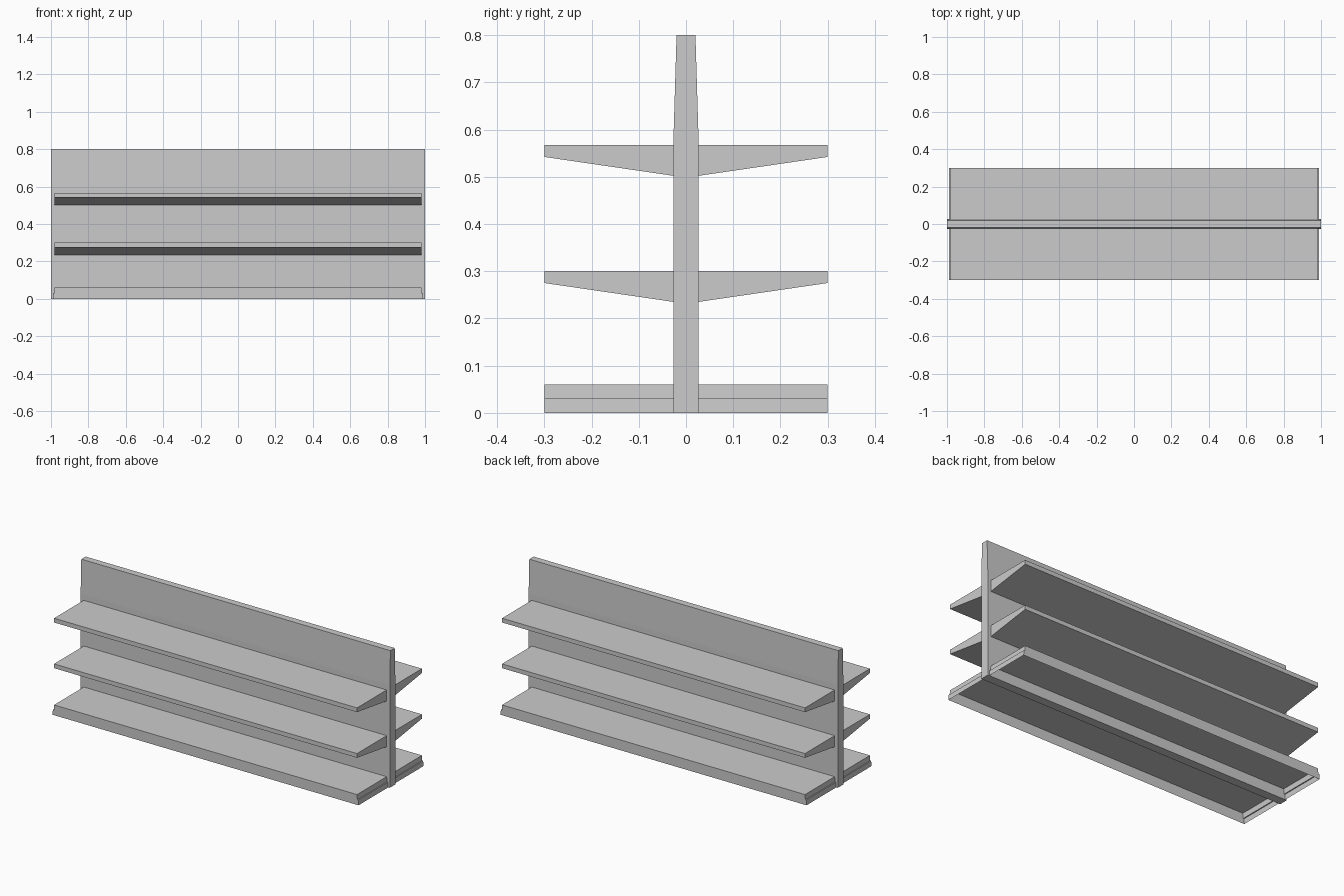
import bpy, bmesh
from mathutils import Vector

if "Cube" in bpy.data.objects:
    bpy.data.objects.remove(bpy.data.objects["Cube"])


def add_object(name, bm, recalc=True):
    if recalc:
        bmesh.ops.recalc_face_normals(bm, faces=bm.faces)
    mesh = bpy.data.meshes.new(name)
    bm.to_mesh(mesh)
    bm.free()
    obj = bpy.data.objects.new(name, mesh)
    bpy.context.collection.objects.link(obj)
    return obj


def extrude_x(name, profile, half):
    """Solid made from a closed (y, z) profile running from -half to half."""
    bm = bmesh.new()
    face = bm.faces.new([bm.verts.new((-half, y, z)) for y, z in profile])
    ext = bmesh.ops.extrude_face_region(bm, geom=[face], use_keep_orig=True)
    moved = [v for v in ext["geom"] if isinstance(v, bmesh.types.BMVert)]
    bmesh.ops.translate(bm, verts=moved, vec=Vector((2 * half, 0, 0)))
    return add_object(name, bm)


def mirror_y(obj):
    mod = obj.modifiers.new("both_sides", 'MIRROR')
    mod.use_axis = (False, True, False)
    mod.use_mirror_merge = False


WALL, DEPTH = 0.026, 0.3

# Central back panel, tapering near the top
half_profile = [(WALL, 0), (WALL, 0.6), (0.02, 0.8)]
extrude_x("back_panel",
          half_profile + [(-y, z) for y, z in reversed(half_profile)], 1.0)

# Wedge shelves on both sides
for name, top in (("lower_shelf", 0.30), ("upper_shelf", 0.567)):
    mirror_y(extrude_x(name, [(-WALL, top), (-DEPTH, top),
                              (-DEPTH, top - 0.025), (-WALL, top - 0.065)], 0.98))

# Base shelf: thin shell open underneath, with stepped ends
right_end = [(0.98, 0.06), (0.982, 0.03), (0.988, 0.03), (0.99, 0)]
outline = [(-x, z) for x, z in reversed(right_end)] + right_end
bm = bmesh.new()
outer = [bm.verts.new((x, -DEPTH, z)) for x, z in outline]
inner = [bm.verts.new((x, -WALL, z)) for x, z in outline]
for i in range(len(outline) - 1):
    bm.faces.new((outer[i], outer[i + 1], inner[i + 1], inner[i]))
bm.faces.new(outer[::-1])
mirror_y(add_object("base_shelf", bm, recalc=False))
